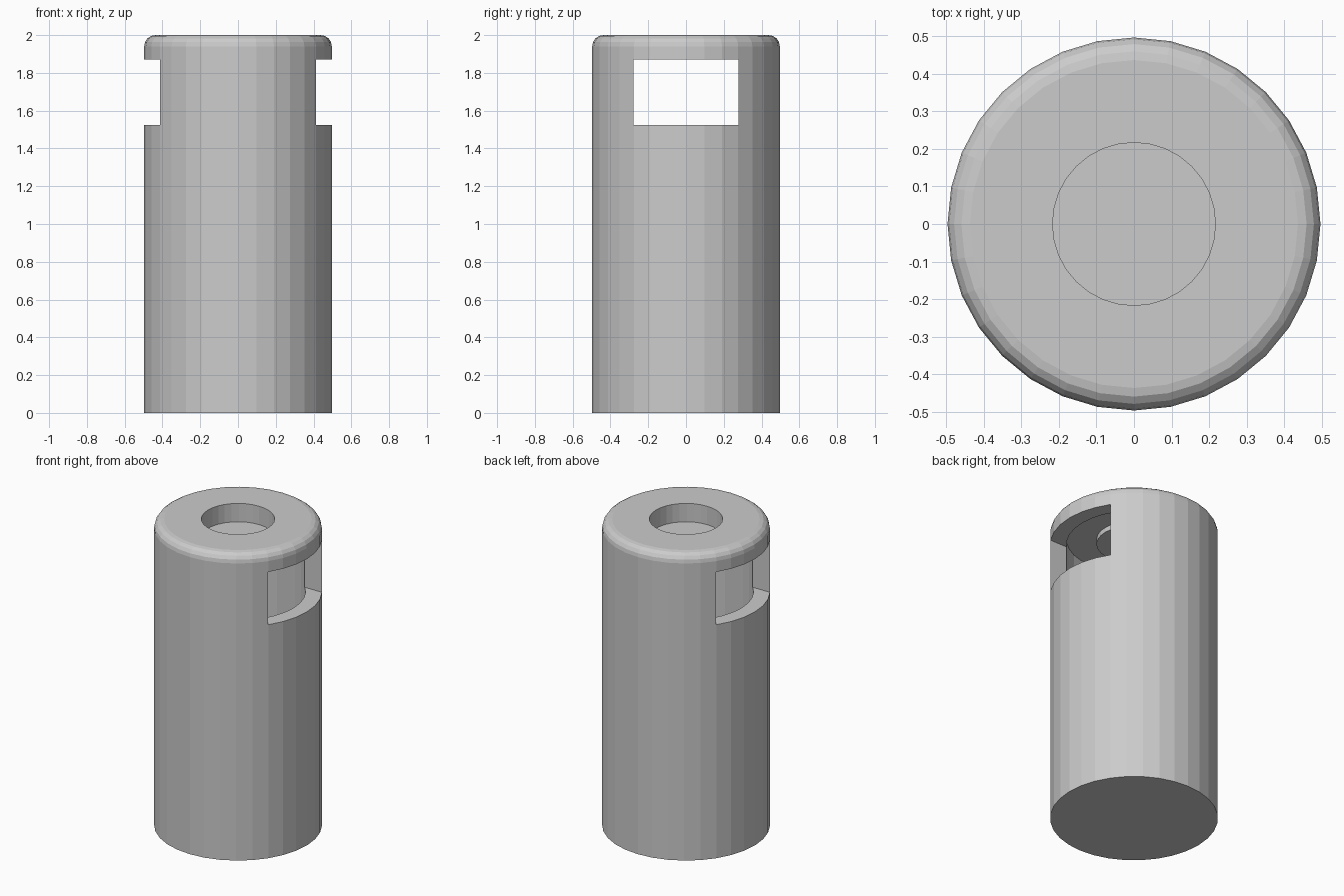
import bpy, bmesh, math

if "Cube" in bpy.data.objects:
    bpy.data.objects.remove(bpy.data.objects["Cube"])

SIDES = 32


def lathe(name, profile):
    """Closed solid of revolution; profile runs from bottom axis to top axis."""
    bm = bmesh.new()
    rings = []
    for r, z in profile:
        if r == 0:
            rings.append([bm.verts.new((0, 0, z))])
        else:
            rings.append([bm.verts.new((r * math.cos(math.tau * i / SIDES),
                                        r * math.sin(math.tau * i / SIDES), z))
                          for i in range(SIDES)])
    for a, b in zip(rings, rings[1:]):
        for i in range(SIDES):
            j = (i + 1) % SIDES
            if len(a) == 1:
                bm.faces.new((a[0], b[j], b[i]))
            elif len(b) == 1:
                bm.faces.new((a[i], a[j], b[0]))
            else:
                bm.faces.new((a[i], a[j], b[j], b[i]))
    return finish(name, bm)


def finish(name, bm):
    mesh = bpy.data.meshes.new(name)
    bm.to_mesh(mesh)
    bm.free()
    obj = bpy.data.objects.new(name, mesh)
    bpy.context.collection.objects.link(obj)
    return obj


def cut(target, cutter):
    cutter.hide_render = True
    cutter.hide_viewport = True
    cutter.display_type = 'WIRE'
    mod = target.modifiers.new(cutter.name, 'BOOLEAN')
    mod.operation = 'DIFFERENCE'
    mod.solver = 'EXACT'
    mod.object = cutter


# Outer body: rounded top shoulder and shallow round recess in the cap
R, H, BEVEL = 0.497, 2.0, 0.06
shoulder = [(R - BEVEL + BEVEL * math.cos(t), H - BEVEL + BEVEL * math.sin(t))
            for t in (math.pi / 2 * k / 4 for k in range(5))]
body = lathe("canister_body", [(0, 0), (R, 0)] + shoulder +
             [(0.217, H), (0.217, 1.88), (0, 1.88)])

# Hollow interior, leaving the recess cup hanging from the cap
cavity = lathe("cavity_cutter", [(0, 0.1), (0.40, 0.1), (0.40, 1.905),
                                 (0.222, 1.905), (0.222, 1.873), (0, 1.873)])
cut(body, cavity)

# Window slot passing through both sides along x
bm = bmesh.new()
bmesh.ops.create_cube(bm, size=1)
z0, z1 = 1.525, 1.87
bmesh.ops.scale(bm, vec=(1.4, 0.554, z1 - z0), verts=bm.verts)
bmesh.ops.translate(bm, vec=(0, 0, (z0 + z1) / 2), verts=bm.verts)
cut(body, finish("window_cutter", bm))
